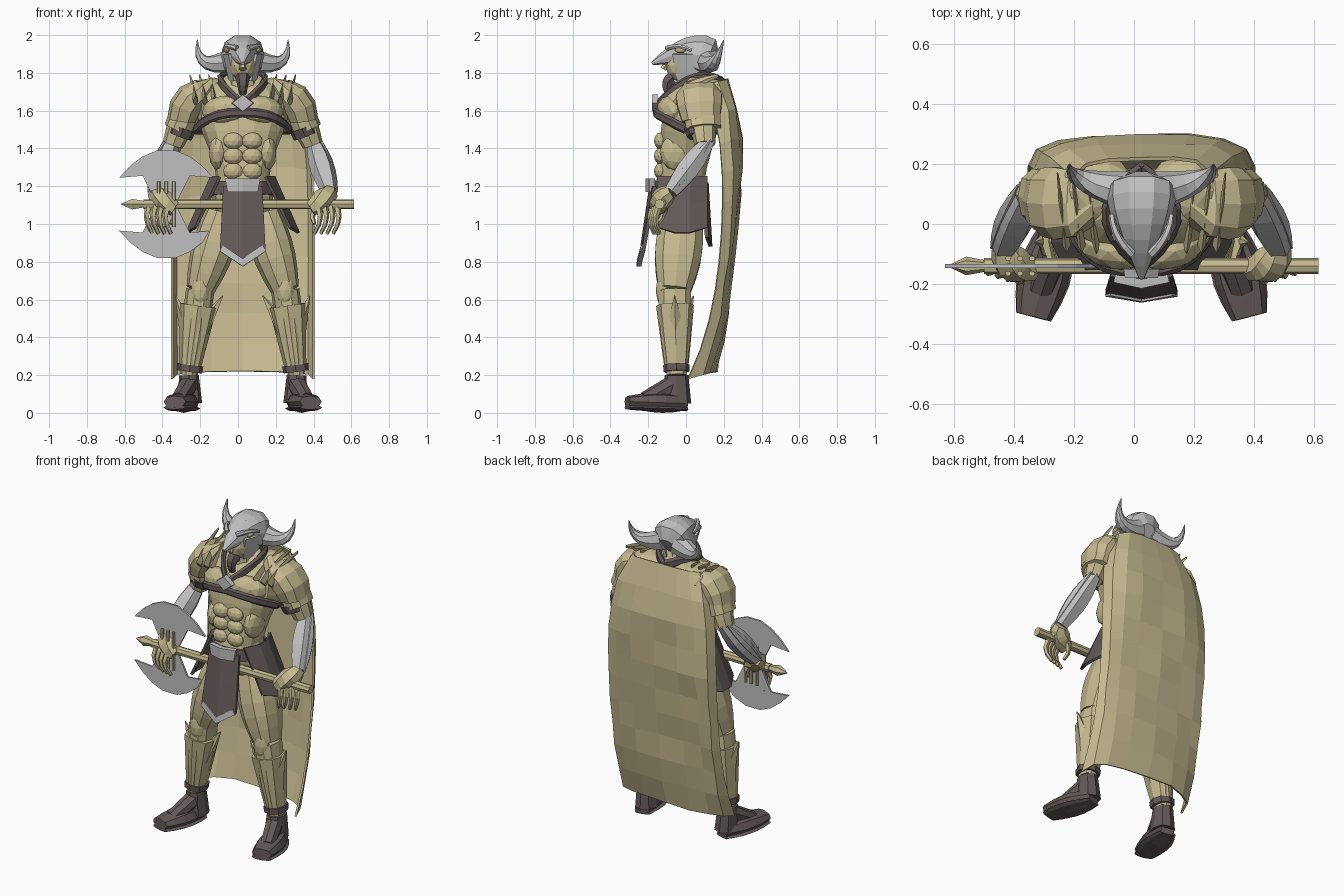
import bpy, bmesh, math, random
from mathutils import Vector, Matrix, Euler

random.seed(4)
if "Cube" in bpy.data.objects:
    bpy.data.objects.remove(bpy.data.objects["Cube"])

BODY_CENTRE = .025
ACROSS, ALONG, UP = Vector((1, 0, 0)), Vector((0, 1, 0)), Vector((0, 0, 1))


def at(x, y, z):
    return Vector((x, y, z))


# Joints of the left limbs, measured from the body's centre line
HIP, KNEE, ANKLE = at(.1, -.02, 1.05), at(.225, -.06, .65), at(.285, -.05, .2)
SHOULDER, ELBOW, WRIST = at(.28, .08, 1.65), at(.37, .1, 1.42), at(.46, -.08, 1.17)
GRIP, HEEL, TOE = at(.38, -.15, 1.1), at(.28, 0, .05), at(.36, -.31, .06)


def material(name, red, green, blue):
    made = bpy.data.materials.new(name)
    made.use_nodes = True
    made.diffuse_color = (red, green, blue, 1)
    made.node_tree.nodes["Principled BSDF"].inputs["Base Color"].default_value = made.diffuse_color
    return made


TAN = material("tan", .56, .49, .28)
BROWN = material("dark brown", .13, .1, .1)
STEEL = material("steel grey", .53, .53, .53)


def finish(name, bm, colour, pair=False, thick=0, centre=BODY_CENTRE):
    """Turn a bmesh into an object; a pair is mirrored over the centre."""
    bmesh.ops.recalc_face_normals(bm, faces=bm.faces)
    mesh = bpy.data.meshes.new(name)
    bm.to_mesh(mesh)
    bm.free()
    mesh.materials.append(colour)
    made = bpy.data.objects.new(name, mesh)
    made.location.x = centre
    bpy.context.collection.objects.link(made)
    if thick:
        solid = made.modifiers.new("thickness", "SOLIDIFY")
        solid.thickness, solid.offset = thick, 0
    if pair:
        made.modifiers.new("mirror", "MIRROR").use_mirror_merge = False


def skin(name, colour, rows, closed=False, **options):
    """Bridge rows of points; closed rows become capped rings."""
    bm = bmesh.new()
    rows = [[bm.verts.new(point) for point in row] for row in rows]
    count = len(rows[0])
    for low, high in zip(rows, rows[1:]):
        for i in range(count if closed else count - 1):
            j = (i + 1) % count
            bm.faces.new((low[i], low[j], high[j], high[i]))
    if closed:
        bm.faces.new(rows[0])
        bm.faces.new(rows[-1])
    finish(name, bm, colour, **options)


def soft(value):
    return math.copysign(abs(value) ** .85, value)


def tube(name, colour, start, end, radius, tip, via=None, bulge=0, skew=1, flat=(1, 1),
         sides=6, steps=5, side_axis=ACROSS, **options):
    """Sweep a tapering, swelling ellipse from start to end, bent through via."""
    middle = (start + end) / 2
    control = (via or middle) * 2 - middle
    rows = []
    for i in range(steps + 1):
        t = i / steps
        centre = start.lerp(control, t).lerp(control.lerp(end, t), t)
        heading = (control - start).lerp(end - control, t).normalized()
        side = (side_axis - heading * heading.dot(side_axis)).normalized()
        wide = radius + (tip - radius) * t + bulge * math.sin(math.pi * t ** skew)
        deep = wide * (flat[0] + (flat[1] - flat[0]) * t)
        turns = [math.tau * k / sides for k in range(sides)]
        rows.append([centre + side * wide * soft(math.cos(a)) + heading.cross(side) * deep * soft(math.sin(a))
                     for a in turns])
    skin(name, colour, rows, closed=True, **options)


def blob(name, colour, place, size, turn=(0, 0, 0), **options):
    bm = bmesh.new()
    bmesh.ops.create_icosphere(bm, subdivisions=2, radius=1,
                               matrix=Matrix.LocRotScale(place, Euler(turn), Vector(size)))
    finish(name, bm, colour, **options)


def cloth(name, colour, top, bottom, half, y, lean, peak=0, point=0, thick=.02):
    """Hanging panel with a slightly curved face; its middle drops by peak at the top and point at the hem."""
    rows = []
    for t in (0, .5, 1):
        z, drop = top + (bottom - top) * t, peak + (point - peak) * t
        rows.append([(s * half * (.85 + .15 * t), y + lean * t - math.copysign(.02, y) * abs(s),
                      z - drop * (1 - abs(s))) for s in (-1, 0, 1)])
    skin(name, colour, rows, thick=thick)


# Torso and muscles
tube("chest", TAN, at(0, -.04, 1.15), at(0, .06, 1.8), .14, .07, bulge=.15, skew=2,
     flat=(1, .4), sides=14, steps=8)
tube("pelvis", TAN, at(0, -.02, 1), at(0, -.03, 1.25), .1, .14, bulge=.04, flat=(.8, .8), sides=12)
blob("chest_muscle", TAN, at(.1, -.08, 1.6), (.12, .07, .08), (.2, .1, .3), pair=True)
for row in range(3):
    blob("stomach_muscle", TAN, at(.05, -.135, 1.28 + row * .08), (.055, .035, .045), pair=True)
blob("side_muscle", TAN, at(.13, -.05, 1.38), (.05, .09, .1), pair=True)
blob("neck_muscle", TAN, at(.15, .11, 1.69), (.14, .12, .085), pair=True)
tube("neck", TAN, at(0, .03, 1.7), at(0, .02, 1.85), .08, .07, sides=8, steps=1)

# Straps, collar and clasp
tube("chest_strap", BROWN, at(0, -.16, 1.59), at(.25, 0, 1.5), .025, .025, via=at(.15, -.135, 1.57),
     flat=(.5, .5), side_axis=UP, pair=True)
tube("back_strap", BROWN, at(.25, 0, 1.5), at(0, .18, 1.5), .025, .025, via=at(.2, .13, 1.5),
     flat=(.5, .5), side_axis=UP, pair=True)
tube("collar", BROWN, at(0, .19, 1.75), at(0, -.15, 1.63), .03, .025, via=at(.12, .03, 1.765),
     flat=(.6, .6), side_axis=UP, steps=7, pair=True)
tube("clasp", STEEL, at(0, -.15, 1.64), at(0, -.18, 1.64), .06, .055, flat=(.8, .8), sides=4, steps=1)

# Head, beard and horned helmet
blob("face", TAN, at(0, -.02, 1.84), (.075, .09, .09))
tube("nose", TAN, at(0, -.09, 1.87), at(0, -.12, 1.82), .01, .02, steps=1)
tube("beard", BROWN, at(0, -.07, 1.775), at(0, -.09, 1.69), .04, .02, via=at(0, -.1, 1.74))
tube("helmet", STEEL, at(0, .15, 1.86), at(0, -.18, 1.85), .05, .01, via=at(0, 0, 1.9),
     bulge=.075, skew=.5, sides=10, steps=8)
skin("cheek_guard", STEEL, [[(.1 - .03 * s * s - .03 * t, .035 + .105 * s * (1 - t / 4), 1.9 - .14 * t)
                             for s in (-1, -.3, .3, 1)] for t in (0, .5, 1)], thick=.015, pair=True)
tube("brow_ridge", STEEL, at(.03, -.1, 1.93), at(.1, .03, 1.92), .015, .01, via=at(.08, -.04, 1.94), pair=True)
blob("eye_opening", TAN, at(.085, -.03, 1.92), (.015, .03, .015), pair=True)
tube("horn", STEEL, at(.05, .11, 1.87), at(.24, .2, 1.975), .065, .002, via=at(.2, .15, 1.86),
     sides=8, steps=7, side_axis=ALONG, pair=True)

# Shoulder armour with swept fins
tube("shoulder_plate", TAN, at(.16, .07, 1.7), at(.32, .08, 1.55), .06, .08, via=at(.27, .07, 1.66),
     bulge=.02, flat=(1.5, 1.3), sides=10, steps=4, pair=True)
tube("lower_shoulder_plate", TAN, SHOULDER, SHOULDER.lerp(ELBOW, .65), .08, .08, flat=(1.3, 1.2),
     sides=10, steps=1, pair=True)
for x in (.15, .2, .25):
    tube("shoulder_fin", TAN, at(x, -.07, 1.65), at(x + .03, .17, 1.785), .014, .003,
         via=at(x + .015, .04, 1.735), flat=(3, 3), sides=4, pair=True)

# Arms and bracers
tube("upper_arm", TAN, SHOULDER, ELBOW, .065, .055, bulge=.01, sides=8, pair=True)
inside = at(-.02, -.02, 0)
tube("arm_strap", BROWN, SHOULDER.lerp(ELBOW, .6) + inside, SHOULDER.lerp(ELBOW, .8) + inside, .07, .065,
     flat=(1.2, 1.1), sides=8, steps=1, pair=True)
elbow_guard = ELBOW + at(0, .03, .03)
tube("bracer", STEEL, elbow_guard, WRIST, .03, .042, bulge=.028, pair=True)
outside = at(.04, 0, 0)
tube("bracer_ridge", STEEL, elbow_guard + outside, WRIST + outside, .005, .005, bulge=.025, pair=True)

# Hands curled over the shaft
tube("palm", TAN, WRIST, GRIP - at(.02, 0, .02), .04, .04, via=at(.43, -.13, 1.13), bulge=.02, sides=7, pair=True)
for i in range(4):
    knuckle = GRIP + at(i * .033, i * .01 - .02, 0)
    tube("finger", TAN, knuckle + at(0, .02, .02), knuckle - at(0, 0, .15), .02, .01,
         via=knuckle + at(.03, -.02, -.06), sides=5, steps=4, pair=True)
tube("thumb", TAN, GRIP + at(.02, .04, 0), GRIP - at(0, 0, .1), .02, .01,
     via=GRIP + at(-.01, .03, -.05), sides=5, steps=3, pair=True)

# Legs and greaves
tube("thigh", TAN, HIP, KNEE, .1, .075, bulge=.025, flat=(1.1, 1.2), sides=10, pair=True)
tube("shin", TAN, KNEE, ANKLE, .075, .045, bulge=.01, flat=(1.2, 1.2), sides=10, pair=True)
blob("knee_plate", TAN, KNEE - at(0, .06, 0), (.05, .04, .09), pair=True)
tube("greave", TAN, KNEE.lerp(ANKLE, .18), KNEE.lerp(ANKLE, .9), .1, .058, flat=(1, 1.1), sides=8, steps=3, pair=True)
for name, x, y in (("inner", -.12, 0), ("outer", .13, 0), ("back", 0, .1)):
    tube("greave_point_" + name, TAN, KNEE.lerp(ANKLE, .6), KNEE + at(x, y, -.03), .07, .003,
         sides=5, steps=2, pair=True)
tube("ankle_strap", BROWN, KNEE.lerp(ANKLE, .88), KNEE.lerp(ANKLE, .96), .07, .068, sides=8, steps=1, pair=True)

# Boots
tube("boot_shaft", BROWN, ANKLE, HEEL - ALONG * .05, .052, .065, flat=(1.2, 1.2), sides=8, steps=2, pair=True)
tube("boot_instep", BROWN, ANKLE - at(0, .02, .05), HEEL.lerp(TOE, .7) + UP * .01, .05, .045,
     sides=8, steps=2, pair=True)
tube("boot_foot", BROWN, HEEL, TOE, .045, .06, bulge=.03, flat=(.8, .5), sides=8, pair=True)
tube("boot_sole", BROWN, HEEL - UP * .03, TOE - UP * .03, .05, .06, bulge=.035, flat=(.2, .2), sides=8, pair=True)

# Belt, loincloth and hip guards
tube("belt", BROWN, at(0, -.035, 1.15), at(0, -.03, 1.22), .165, .155, flat=(.88, .9), sides=14, steps=1)
cloth("buckle", STEEL, 1.17, 1.24, .09, -.2, 0, thick=.03)
cloth("front_loincloth", BROWN, 1.2, .86, .12, -.185, -.06, point=.07)
cloth("loincloth_trim", STEEL, .885, .855, .12, -.247, -.003, peak=.07, point=.08, thick=.025)
cloth("back_loincloth", BROWN, 1.22, .93, .13, .11, .02, point=.05)
skin("hip_guard", BROWN, [[(.17 + .13 * t - .05 * a * a, .13 * a - .02, 1.25 - .3 * t + .03 * a * a * t)
                           for a in (-1, -.3, .3, 1)] for t in (0, .5, 1)], thick=.016, pair=True)


def cape_row(t):
    """One row of the cape, from t = 0 at the shoulders to t = 1 at the hem."""
    lip = (1 - t) ** 8
    half, back, edge = .375 - .13 * lip, .315 - .15 * t * t - .08 * lip, .2 - .19 * t ** 4 - .12 * lip
    row = []
    for i in range(9):
        turn = math.pi * (i / 8 - .5)
        bow = max(math.cos(turn), 0) ** .6
        fold = random.uniform(-.02, .006) * bow
        row.append((half * soft(math.sin(turn)), edge + (back - edge) * bow + fold, 1.77 - 1.55 * t - .04 * (1 - bow)))
    return row


# Cape wrapping forward at the sides
skin("cape", TAN, [cape_row(i / 10) for i in range(11)], thick=.012)

# Double-bladed axe held across the body
HEAD, BUTT, TIP = at(-.38, -.14, 1.105), at(.615, -.14, 1.105), at(-.62, -.14, 1.105)
NECK = HEAD - ACROSS * .12
tube("axe_shaft", TAN, NECK, BUTT, .026, .026, sides=8, steps=1, side_axis=ALONG, centre=0)
tube("axe_point", TAN, TIP, NECK, .002, .02, bulge=.02, steps=2, side_axis=ALONG, centre=0)
outer = [(t / 4, .29 - .15 * t * t) for t in (-1, -.75, -.5, -.2, .2, .5, .75, 1)]
inner = [(t / 4, abs(t) / 2 - .1) for t in (.5, .2, -.2, -.5)]
for name, flip in (("upper", 1), ("lower", -1)):
    bm = bmesh.new()
    bm.faces.new([bm.verts.new(HEAD + at(x, 0, z * flip)) for x, z in outer + inner])
    finish("axe_blade_" + name, bm, STEEL, thick=.012, centre=0)
for x in (-.04, 0, .04):
    for y in (-.025, .025):
        rod = HEAD + at(x, y, 0)
        tube("axe_head_rod", TAN, rod - UP * .12, rod + UP * .12, .01, .01, steps=1, centre=0)
